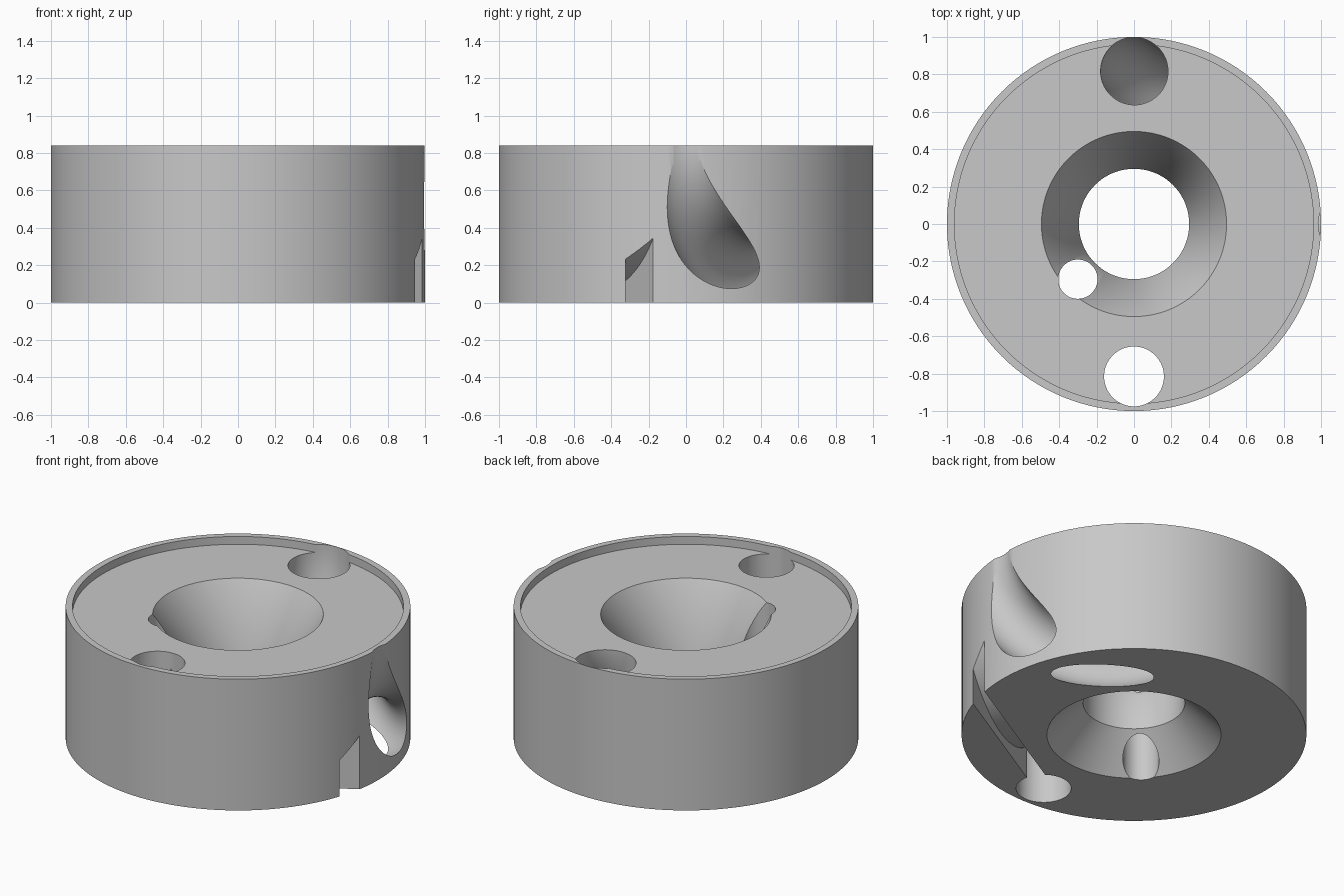
import bpy, bmesh, math
from mathutils import Vector

if "Cube" in bpy.data.objects:
    bpy.data.objects.remove(bpy.data.objects["Cube"])

HEIGHT = 0.84
SEGMENTS = 128


def add_object(name, bm):
    bmesh.ops.recalc_face_normals(bm, faces=bm.faces)
    mesh = bpy.data.meshes.new(name)
    bm.to_mesh(mesh)
    bm.free()
    obj = bpy.data.objects.new(name, mesh)
    bpy.context.collection.objects.link(obj)
    return obj


def lathe(name, profile):
    """Revolve a closed (radius, z) outline around the z axis."""
    bm = bmesh.new()
    rings = []
    for i in range(SEGMENTS):
        a = 2 * math.pi * i / SEGMENTS
        rings.append([bm.verts.new((r * math.cos(a), r * math.sin(a), z)) for r, z in profile])
    n = len(profile)
    for i in range(SEGMENTS):
        a, b = rings[i], rings[(i + 1) % SEGMENTS]
        for j in range(n):
            k = (j + 1) % n
            bm.faces.new((a[j], b[j], b[k], a[k]))
    return add_object(name, bm)


def vertical_drill(name, x, y, radius):
    bpy.ops.mesh.primitive_cylinder_add(vertices=64, radius=radius, depth=2, location=(x, y, 0.4))
    obj = bpy.context.object
    obj.name = name
    return obj


def slot_cutter(name, start, angle, width, outline):
    """Extrude a (distance, z) outline sideways, aimed along an angle."""
    along = Vector((math.cos(angle), math.sin(angle), 0))
    side = Vector((-math.sin(angle), math.cos(angle), 0))
    bm = bmesh.new()
    verts = [bm.verts.new(Vector(start) + along * s + Vector((0, 0, z)) - side * width / 2)
             for s, z in outline]
    face = bm.faces.new(verts)
    out = bmesh.ops.extrude_face_region(bm, geom=[face])
    moved = [v for v in out["geom"] if isinstance(v, bmesh.types.BMVert)]
    bmesh.ops.translate(bm, verts=moved, vec=side * width)
    return add_object(name, bm)


# Round body: rimmed top, funnel, straight throat and lower flare
body = lathe("round_body", [(0.295, 0.21), (0.505, 0), (1, 0), (1, HEIGHT), (0.96, HEIGHT),
                            (0.96, 0.79), (0.495, 0.79), (0.295, 0.43)])

# Vertical through holes
cutters = [vertical_drill("front_hole_cutter", 0, -0.815, 0.16),
           vertical_drill("funnel_hole_cutter", -0.30, -0.295, 0.105)]

# U-shaped tunnel from the back hole, through the underside, out of the right wall
end_a, end_b = Vector((0, 0.818, HEIGHT)), Vector((1.165, 0, HEIGHT))
span = end_b - end_a
bpy.ops.mesh.primitive_torus_add(
    major_segments=160, minor_segments=64, major_radius=span.length / 2, minor_radius=0.18,
    location=(end_a + end_b) / 2, rotation=(math.pi / 2, 0, math.atan2(span.y, span.x)))
bpy.context.object.name = "curved_tunnel_cutter"
cutters.append(bpy.context.object)

# Underside slot with an arched ceiling, from the front hole to the right wall
arc_s, arc_z, arc_r = 0.59, 0.79, 0.73
outline = [(1.28, -0.2), (0.0, -0.2)]
for i in range(41):
    s = 1.28 * i / 40
    outline.append((s, arc_z - math.sqrt(arc_r ** 2 - (s - arc_s) ** 2)))
cutters.append(slot_cutter("slot_cutter", (0.0, -0.807, 0), math.radians(30), 0.11, outline))

# Cut everything out of the body
bpy.context.view_layer.objects.active = body
for cutter in cutters:
    mod = body.modifiers.new(cutter.name, 'BOOLEAN')
    mod.operation = 'DIFFERENCE'
    mod.solver = 'EXACT'
    mod.object = cutter
    bpy.ops.object.modifier_apply(modifier=mod.name)
for cutter in cutters:
    bpy.data.objects.remove(cutter, do_unlink=True)

# Plain grey finish
grey = bpy.data.materials.new("grey")
grey.diffuse_color = (0.58, 0.58, 0.58, 1)
grey.use_nodes = True
grey.node_tree.nodes["Principled BSDF"].inputs["Base Color"].default_value = grey.diffuse_color
body.data.materials.clear()
body.data.materials.append(grey)
for p in body.data.polygons:
    p.material_index = 0
bpy.ops.object.select_all(action='DESELECT')
body.select_set(True)
bpy.ops.object.shade_smooth_by_angle(angle=math.radians(30))
